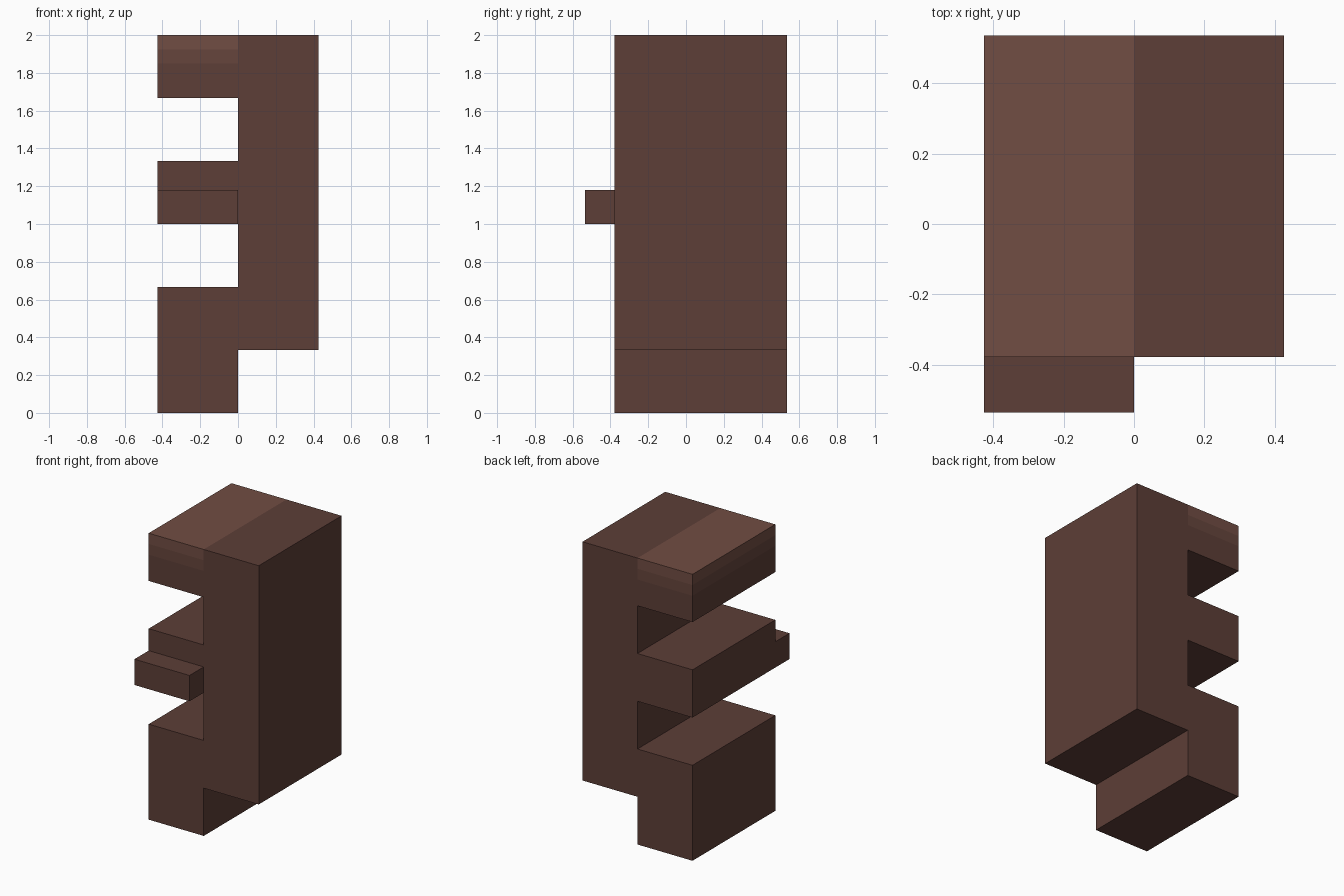
import bpy, bmesh

if "Cube" in bpy.data.objects:
    bpy.data.objects.remove(bpy.data.objects["Cube"])

def linear(c):
    c /= 255
    return c / 12.92 if c <= 0.04045 else ((c + 0.055) / 1.055) ** 2.4

def material(name, rgb):
    m = bpy.data.materials.new(name)
    m.diffuse_color = (*[linear(c) for c in rgb], 1)
    m.use_nodes = True
    m.node_tree.nodes["Principled BSDF"].inputs["Base Color"].default_value = m.diffuse_color
    return m

dark = material("dark_brown", (93, 62, 55))
mid = material("mid_brown", (102, 69, 60))
light = material("light_brown", (113, 77, 67))

def extrude_profile(name, profile, y0, y1, cuts=()):
    """Extrude an x-z outline along y, then slice it at the given planes."""
    bm = bmesh.new()
    face = bm.faces.new([bm.verts.new((x, y0, z)) for x, z in profile])
    out = bmesh.ops.extrude_face_region(bm, geom=[face])
    verts = [v for v in out["geom"] if isinstance(v, bmesh.types.BMVert)]
    bmesh.ops.translate(bm, verts=verts, vec=(0, y1 - y0, 0))
    for co, no in cuts:
        bmesh.ops.bisect_plane(bm, geom=bm.verts[:] + bm.edges[:] + bm.faces[:],
                               dist=1e-5, plane_co=co, plane_no=no)
    bmesh.ops.recalc_face_normals(bm, faces=bm.faces)
    # Lighter bands on the top tooth
    for f in bm.faces:
        c = f.calc_center_median()
        if c.x < -0.01:
            f.material_index = 2 if c.z > 1.925 else 1 if c.z > 1.85 else 0
    me = bpy.data.meshes.new(name)
    bm.to_mesh(me)
    bm.free()
    for m in (dark, mid, light):
        me.materials.append(m)
    ob = bpy.data.objects.new(name, me)
    bpy.context.collection.objects.link(ob)
    return ob

W, T = 0.425, 1 / 3      # half width, tooth height
FRONT, BACK = -0.378, 0.535

# Toothed block: upright slab with three teeth on the left and a foot
outline = [(-W, 0), (0, 0), (0, T), (W, T), (W, 2), (-W, 2),
           (-W, 5 * T), (0, 5 * T), (0, 4 * T), (-W, 4 * T),
           (-W, 3 * T), (0, 3 * T), (0, 2 * T), (-W, 2 * T)]
extrude_profile("toothed_block", outline, FRONT, BACK,
                [((0, 0, 0), (1, 0, 0)),
                 ((0, 0, 1.85), (0, 0, 1)),
                 ((0, 0, 1.925), (0, 0, 1))])

# Small peg on the front of the middle tooth
extrude_profile("front_peg", [(-W, 1), (0, 1), (0, 1.18), (-W, 1.18)], -0.535, FRONT)
